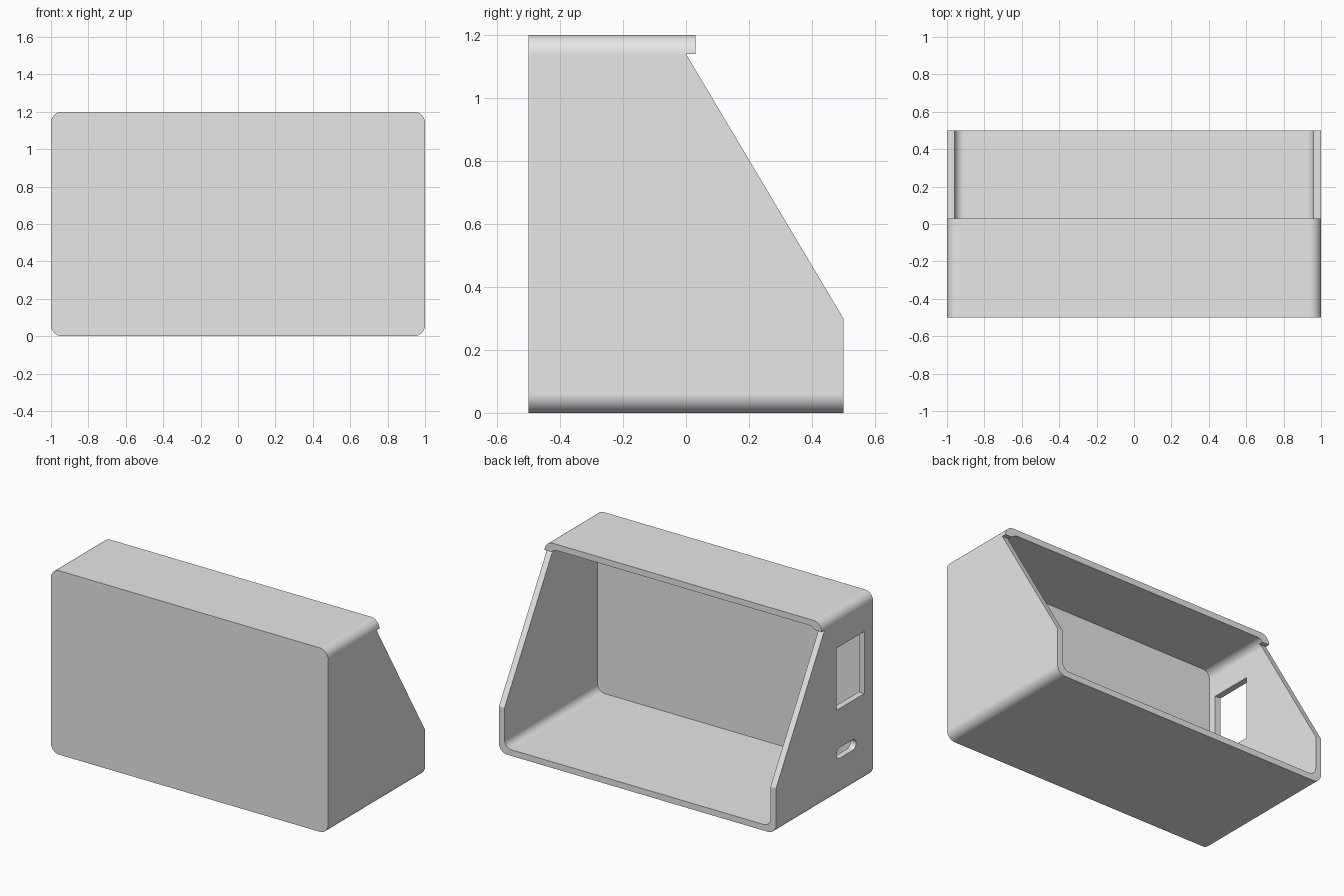
import bpy, bmesh, math
from mathutils import Vector

cube = bpy.data.objects.get("Cube")
if cube:
    bpy.data.objects.remove(cube, do_unlink=True)

WALL = 0.04
HEIGHT = 1.2

grey = bpy.data.materials.new("light_grey")
grey.use_nodes = True
grey.diffuse_color = (0.8, 0.8, 0.8, 1)
grey.node_tree.nodes["Principled BSDF"].inputs["Base Color"].default_value = (0.8, 0.8, 0.8, 1)


def rounded_rect(u0, u1, v0, v1, r, steps=12):
    """Outline of a rectangle with round corners."""
    corners = [(u1 - r, v1 - r), (u0 + r, v1 - r), (u0 + r, v0 + r), (u1 - r, v0 + r)]
    points = []
    for i, (cu, cv) in enumerate(corners):
        for k in range(steps + 1):
            a = math.pi / 2 * (i + k / steps)
            points.append((cu + r * math.cos(a), cv + r * math.sin(a)))
    return points


def prism(name, outline, axis, start, end):
    """Extrude an outline along x (outline is y, z) or y (outline is x, z)."""
    bm = bmesh.new()
    place = (lambda u, v: (start, u, v)) if axis == "x" else (lambda u, v: (u, start, v))
    face = bm.faces.new([bm.verts.new(place(u, v)) for u, v in outline])
    move = Vector((end - start, 0, 0)) if axis == "x" else Vector((0, end - start, 0))
    new = bmesh.ops.extrude_face_region(bm, geom=[face])["geom"]
    bmesh.ops.translate(bm, vec=move, verts=[g for g in new if isinstance(g, bmesh.types.BMVert)])
    bmesh.ops.remove_doubles(bm, verts=bm.verts, dist=1e-5)
    bmesh.ops.recalc_face_normals(bm, faces=bm.faces)
    mesh = bpy.data.meshes.new(name)
    bm.to_mesh(mesh)
    bm.free()
    mesh.materials.append(grey)
    obj = bpy.data.objects.new(name, mesh)
    bpy.context.collection.objects.link(obj)
    return obj


# Closed rounded block
case = prism("enclosure_case", rounded_rect(-1, 1, 0, HEIGHT, 0.06), "y", -0.5, 0.5)

cutters = [
    # Hollow interior, open at the back
    prism("interior_cutter", rounded_rect(-1 + WALL, 1 - WALL, WALL, HEIGHT - WALL, 0.05),
          "y", -0.5 + WALL, 0.7),
    # Sloped back opening, leaving a lip along the top
    prism("slope_cutter", [(0, 1.14), (0.03, 1.14), (0.03, 1.3), (0.6, 1.3), (0.6, 0.132)],
          "x", -1.2, 1.2),
    # Square window and rounded slot in one side wall
    prism("window_cutter", [(-0.41, 0.57), (-0.125, 0.57), (-0.125, 0.975), (-0.41, 0.975)],
          "x", -1.1, -0.9),
    prism("slot_cutter", rounded_rect(-0.325, -0.125, 0.245, 0.315, 0.035), "x", -1.1, -0.9),
]

bpy.context.view_layer.objects.active = case
for cutter in cutters:
    cutter.hide_render = True
    mod = case.modifiers.new(cutter.name, "BOOLEAN")
    mod.operation = "DIFFERENCE"
    mod.solver = "EXACT"
    mod.object = cutter
    bpy.ops.object.modifier_apply(modifier=mod.name)
    bpy.data.objects.remove(cutter, do_unlink=True)

# Smooth rounded corners, crisp edges elsewhere
bpy.ops.object.select_all(action="DESELECT")
case.select_set(True)
bpy.ops.object.shade_smooth_by_angle(angle=math.radians(30))
weighted = case.modifiers.new("weighted_normals", "WEIGHTED_NORMAL")
weighted.keep_sharp = True
